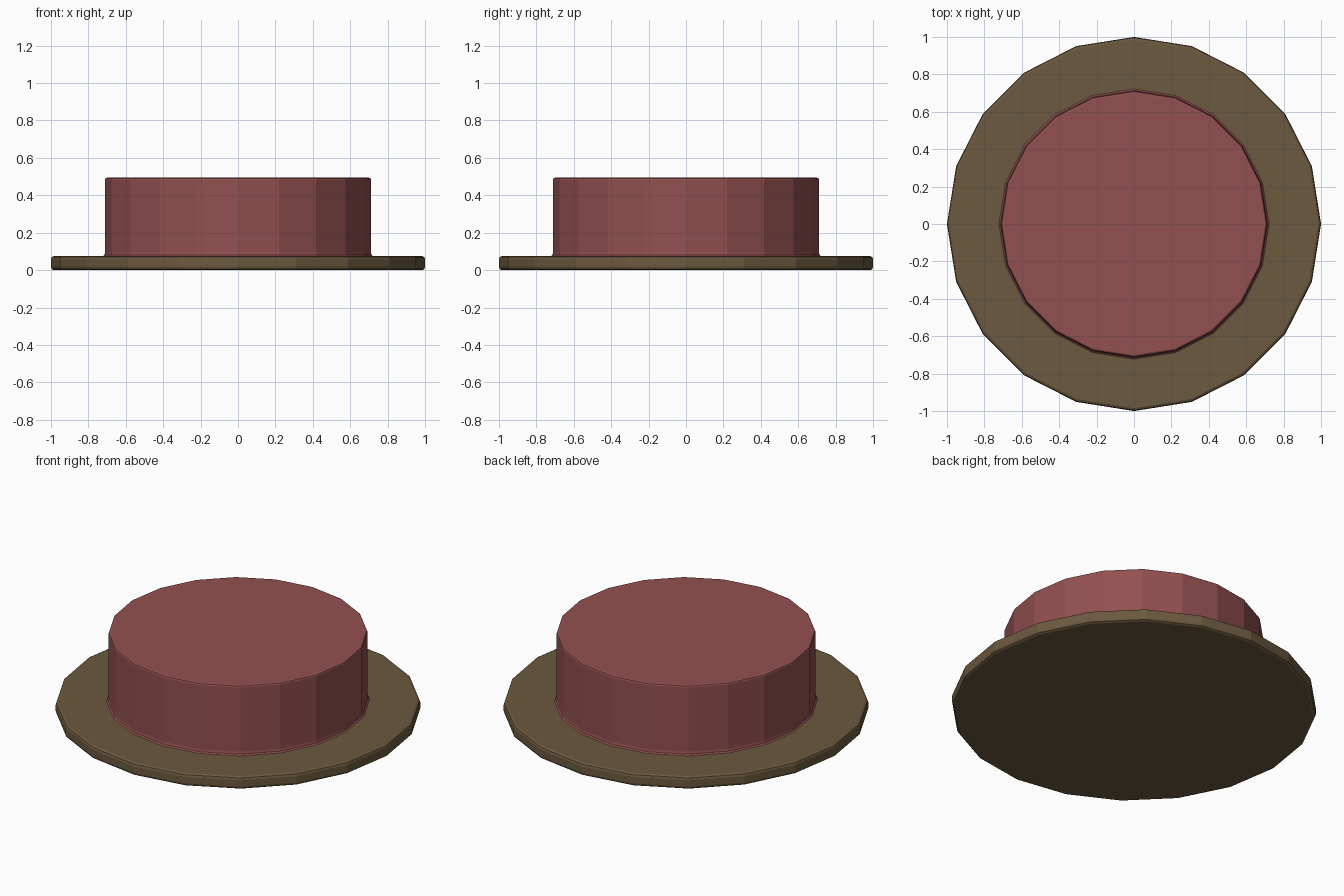
import bpy, bmesh
from math import cos, sin, tau

if "Cube" in bpy.data.objects:
    bpy.data.objects.remove(bpy.data.objects["Cube"])

SIDES = 20


def lathe(name, profile, color):
    """Closed, flat-faced turned solid from (radius, z) points, bottom to top."""
    bm = bmesh.new()
    rings = [[bm.verts.new((r * cos(tau * i / SIDES), r * sin(tau * i / SIDES), z))
              for i in range(SIDES)] for r, z in profile]
    for low, high in zip(rings, rings[1:]):
        for i in range(SIDES):
            j = (i + 1) % SIDES
            bm.faces.new((low[i], low[j], high[j], high[i]))
    bm.faces.new(rings[0][::-1])
    bm.faces.new(rings[-1])
    mesh = bpy.data.meshes.new(name)
    bm.to_mesh(mesh)
    bm.free()
    mat = bpy.data.materials.new(name + "_color")
    mat.diffuse_color = color
    mat.use_nodes = True
    mat.node_tree.nodes["Principled BSDF"].inputs["Base Color"].default_value = mat.diffuse_color
    mesh.materials.append(mat)
    obj = bpy.data.objects.new(name, mesh)
    bpy.context.collection.objects.link(obj)
    return obj


# Wide flat base disc with softened rim
lathe("base_disc",
      [(0.985, 0.0), (0.996, 0.006), (1.0, 0.018),
       (1.0, 0.057), (0.996, 0.069), (0.985, 0.075)],
      (0.15, 0.10, 0.05, 1))

# Raised drum with a small flared foot and softened top edge
lathe("raised_drum",
      [(0.722, 0.075), (0.714, 0.082), (0.711, 0.095),
       (0.711, 0.483), (0.708, 0.491), (0.70, 0.494)],
      (0.29, 0.08, 0.08, 1))
